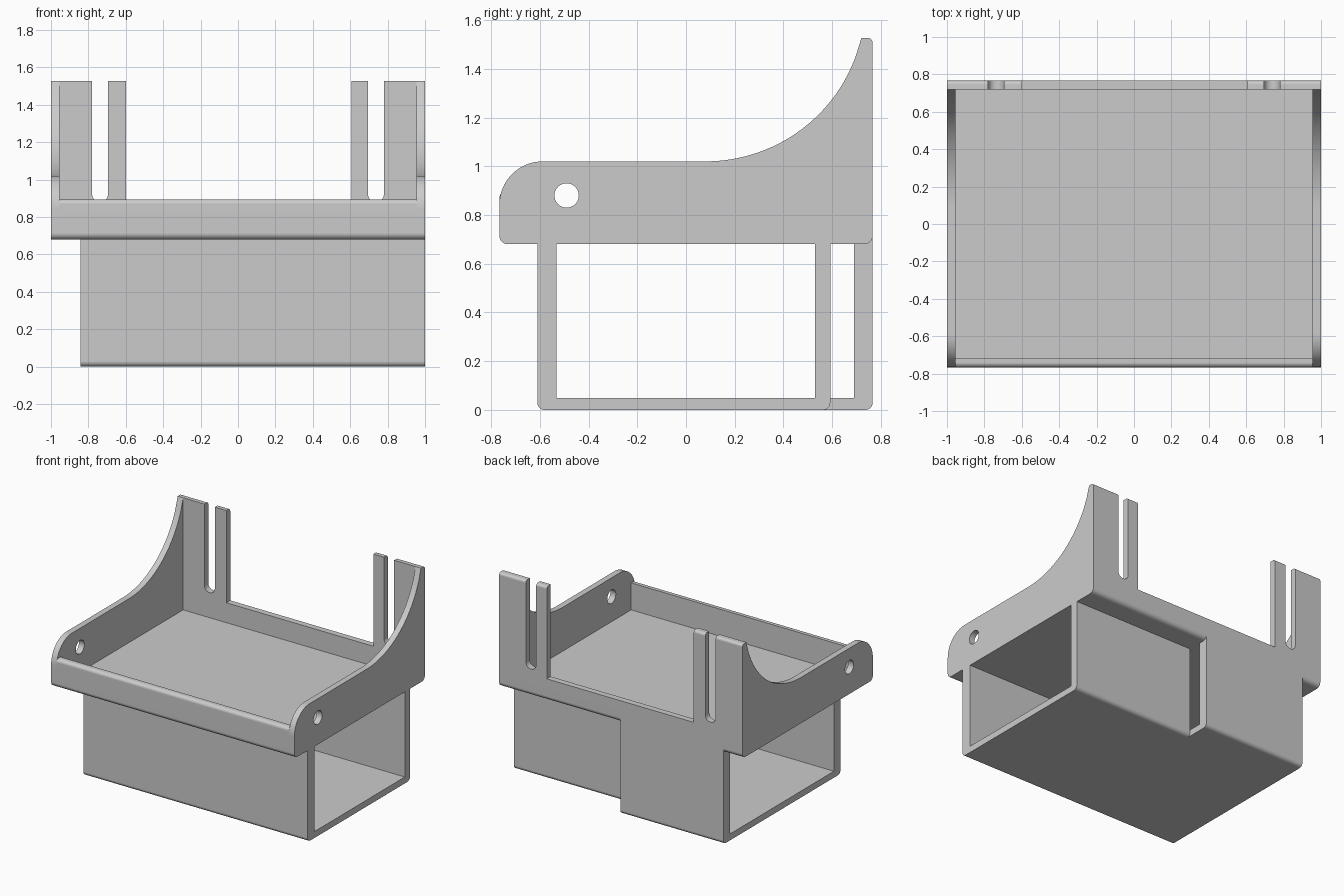
import bpy
import bmesh
from math import sin, cos, pi, sqrt
from mathutils import Matrix, Vector

if "Cube" in bpy.data.objects:
    bpy.data.objects.remove(bpy.data.objects["Cube"])

grey = bpy.data.materials.new("plain grey")
grey.use_nodes = True
colour = (0.6, 0.6, 0.6, 1)
grey.diffuse_color = colour
grey.node_tree.nodes["Principled BSDF"].inputs["Base Color"].default_value = colour

# Local profile axes mapped to the world: (y, z) along x, or (x, z) along y
ALONG_X = Matrix(((0, 0, 1, 0), (1, 0, 0, 0), (0, 1, 0, 0), (0, 0, 0, 1)))
ALONG_Y = Matrix(((1, 0, 0, 0), (0, 0, -1, 0), (0, 1, 0, 0), (0, 0, 0, 1)))


def arc(cx, cy, r, start, end, steps=16):
    """Points on a circle, angles in half turns."""
    angles = [pi * (start + (end - start) * i / steps) for i in range(steps + 1)]
    return [(cx + r * cos(a), cy + r * sin(a)) for a in angles]


def rounded(corners, steps=6):
    """Replace each (a, b, radius) right-angle corner with a fillet."""
    out = []
    for i, c in enumerate(corners):
        if len(c) == 2:
            out.append(c)
            continue
        p, r = Vector(c[:2]), c[2]
        u = (Vector(corners[i - 1][:2]) - p).normalized()
        v = (Vector(corners[(i + 1) % len(corners)][:2]) - p).normalized()
        centre = p + r * (u + v)
        for k in range(steps + 1):
            t = pi / 2 * k / steps
            out.append(tuple(centre - r * (v * cos(t) + u * sin(t))))
    return out


def plate(name, loops, low, high, axes=ALONG_X):
    """Extrude a filled outline, with optional holes, between two depths."""
    curve = bpy.data.curves.new(name, "CURVE")
    curve.dimensions = "2D"
    curve.fill_mode = "BOTH"
    curve.extrude = abs(high - low) / 2
    for loop in loops:
        spline = curve.splines.new("POLY")
        spline.points.add(len(loop) - 1)
        for point, (a, b) in zip(spline.points, loop):
            point.co = (a, b, 0, 1)
        spline.use_cyclic_u = True
    obj = bpy.data.objects.new(name, curve)
    bpy.context.collection.objects.link(obj)
    middle = (low + high) / 2
    shift = (middle, 0, 0) if axes is ALONG_X else (0, middle, 0)
    obj.matrix_world = Matrix.Translation(shift) @ axes
    bpy.ops.object.select_all(action="DESELECT")
    obj.select_set(True)
    bpy.context.view_layer.objects.active = obj
    bpy.ops.object.convert(target="MESH")
    obj = bpy.context.view_layer.objects.active
    bm = bmesh.new()
    bm.from_mesh(obj.data)
    bmesh.ops.remove_doubles(bm, verts=bm.verts, dist=0.0001)
    bmesh.ops.recalc_face_normals(bm, faces=bm.faces)
    bm.to_mesh(obj.data)
    bm.free()
    obj.data.materials.clear()
    obj.data.materials.append(grey)
    bpy.ops.object.shade_smooth_by_angle(angle=pi / 6)
    # Keep the large faces flat beside their fillets
    obj.modifiers.new("flat faces", "WEIGHTED_NORMAL").keep_sharp = True


FRONT, BACK = -0.766, 0.766
INNER_FRONT, INNER_BACK = -0.72, 0.72
BASE, FLOOR, LIP, BACK_RIM = 0.68, 0.694, 0.895, 0.842
SHOULDER, TOP = 1.02, 1.527
SIDE, SLEEVE_END, SPLIT = 0.955, -0.843, 0.003
FILLET = 0.035


def tray(name, back_corner, low, high):
    """Length of tray: floor, front lip and low back wall."""
    plate(name, [rounded([
        (FRONT, BASE, FILLET), back_corner, (BACK, BACK_RIM), (INNER_BACK, BACK_RIM),
        (INNER_BACK, FLOOR), (INNER_FRONT, FLOOR), (INNER_FRONT, LIP),
        (FRONT, LIP, 0.025)])], low, high)


# The back corner is square where the wide sleeve continues it downwards
tray("right_tray", (BACK, BASE, FILLET), -SIDE, SLEEVE_END)
tray("middle_tray", (BACK, BASE), SLEEVE_END, SPLIT)
tray("left_tray", (BACK, BASE, FILLET), SPLIT, SIDE)

# Side wall outline: rounded nose, level shoulder, concave sweep up to the back
sweep, run = 0.657, 0.64
rise = []
for i in range(25):
    d = run * i / 24
    rise.append((INNER_BACK - run + d, SHOULDER + sweep - sqrt(sweep ** 2 - d ** 2)))
nose_r = 0.178
nose = arc(FRONT + nose_r, SHOULDER - nose_r, nose_r, 1, 0.5)
lower = rounded([(INNER_BACK, TOP), (BACK, TOP, 0.02), (BACK, BASE, FILLET),
                 (FRONT, BASE, FILLET), nose[0]])
outline = rise[:-1] + lower[:-1] + nose
hole = arc(-0.49, 0.88, 0.05, 0, 2, 32)[:-1]

tab = rounded([(INNER_BACK, BACK_RIM), (INNER_BACK, TOP), (BACK, TOP, 0.02), (BACK, BACK_RIM)])
SLOT_OUT, SLOT_IN, SLOT_BOTTOM = 0.78, 0.695, 0.88
slot_mid, slot_r = (SLOT_OUT + SLOT_IN) / 2, (SLOT_OUT - SLOT_IN) / 2

for side, s, tab_in in (("left", 1, 0.608), ("right", -1, 0.6)):
    plate(side + "_side_wall", [outline, hole], s * SIDE, s)
    # Slotted uprights at the back
    plate(side + "_outer_upright", [tab], s * SLOT_OUT, s * SIDE)
    plate(side + "_inner_upright", [tab], s * tab_in, s * SLOT_IN)
    # Round bottom of the slot
    cup = arc(s * slot_mid, SLOT_BOTTOM + slot_r, slot_r, 1, 2)
    feet = [(cup[-1][0], BACK_RIM), (cup[0][0], BACK_RIM)]
    plate(side + "_slot_bottom", [cup + feet], INNER_BACK, BACK, ALONG_Y)


def sleeve(name, back, inner_back, low, high):
    """Open-ended channel hanging under the tray."""
    front, inner_front, bottom = -0.61, -0.532, 0.048
    plate(name, [rounded([
        (front, 0, 0.03), (back, 0, 0.03), (back, BASE), (inner_back, BASE),
        (inner_back, bottom), (inner_front, bottom), (inner_front, BASE),
        (front, BASE)])], low, high)


# Narrow and wide halves of the sleeve
sleeve("narrow_sleeve", 0.592, 0.53, SPLIT, 1.0)
sleeve("wide_sleeve", BACK, 0.69, SLEEVE_END, SPLIT)
